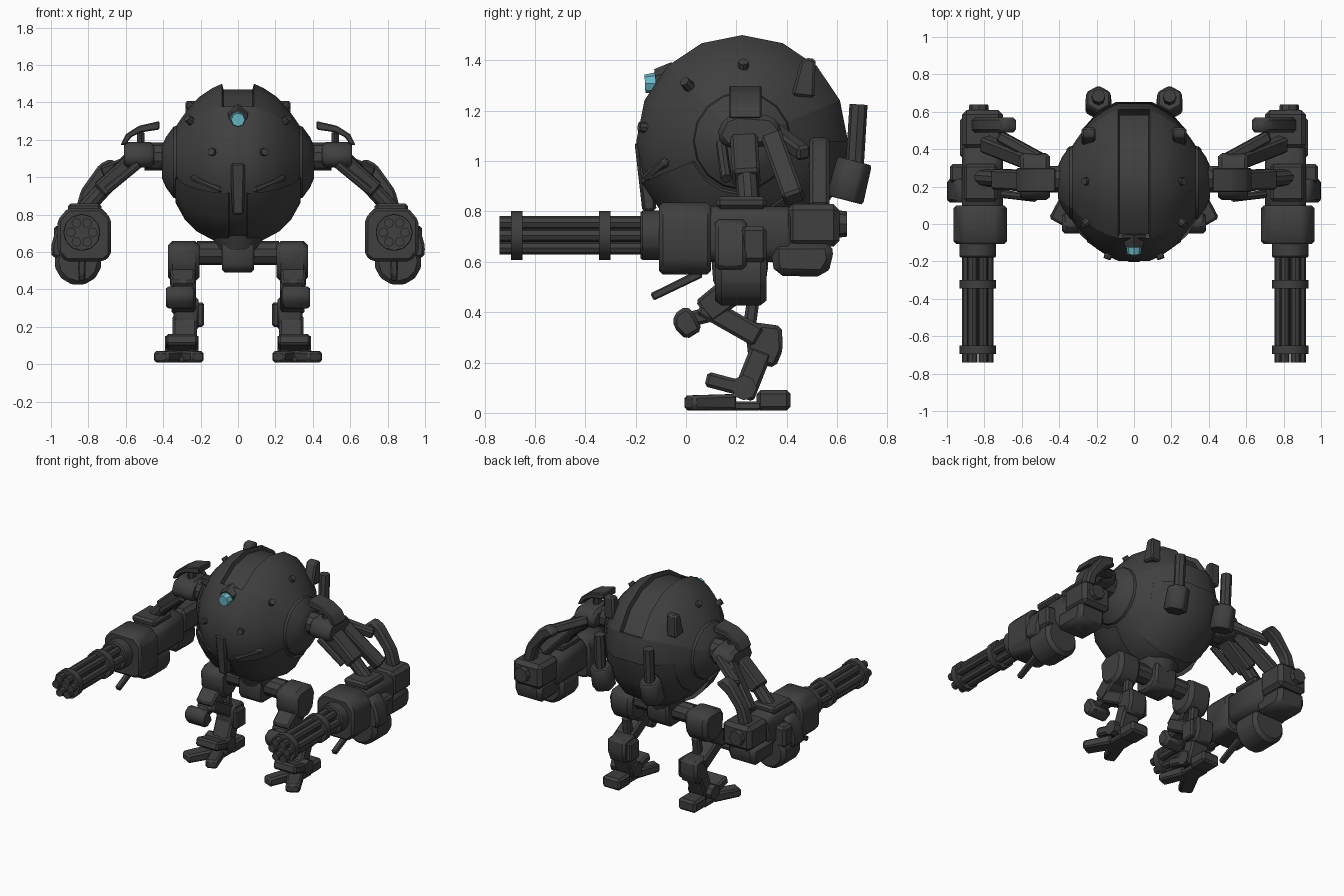
import bpy, bmesh, math
from mathutils import Vector, Matrix

if "Cube" in bpy.data.objects:
    bpy.data.objects.remove(bpy.data.objects["Cube"])


def material(name, rgb):
    m = bpy.data.materials.new(name)
    m.use_nodes = True
    m.diffuse_color = (*rgb, 1)
    m.node_tree.nodes["Principled BSDF"].inputs["Base Color"].default_value = (*rgb, 1)
    return m


METAL = material("dark gunmetal", (0.05, 0.05, 0.05))
LENS = material("teal lens", (0.14, 0.47, 0.56))
parts = []


def finish(name, bm, mirror=False, bevel=0, mat=METAL):
    """Turn a bmesh into an object, optionally bevelled and mirrored in x."""
    bmesh.ops.recalc_face_normals(bm, faces=bm.faces)
    if bevel:
        bmesh.ops.bevel(bm, geom=bm.edges[:], offset=bevel, segments=1,
                        affect='EDGES', clamp_overlap=True)
    mesh = bpy.data.meshes.new(name)
    bm.to_mesh(mesh)
    bm.free()
    mesh.materials.append(mat)
    ob = bpy.data.objects.new(name, mesh)
    bpy.context.collection.objects.link(ob)
    if mirror:
        ob.modifiers.new("Mirror", 'MIRROR').use_mirror_merge = False
    parts.append(ob)
    return ob


def frame(p, q):
    """Matrix at the midpoint of p-q with local z along it."""
    p, q = Vector(p), Vector(q)
    z = (q - p).normalized()
    hint = Vector((1, 0, 0)) if abs(z.x) < 0.8 else Vector((0, 1, 0))
    y = z.cross(hint).normalized()
    x = y.cross(z)
    rot = Matrix((x, y, z)).transposed().to_4x4()
    return Matrix.Translation((p + q) / 2) @ rot, (q - p).length


def box(name, lo, hi, mirror=True, bevel=0.015):
    lo, hi = Vector(lo), Vector(hi)
    bm = bmesh.new()
    bmesh.ops.create_cube(bm, size=1, matrix=Matrix.Translation((lo + hi) / 2)
                          @ Matrix.Diagonal((*(hi - lo), 1)))
    return finish(name, bm, mirror, bevel)


def beam(name, p, q, w, d, taper=1, mirror=True, bevel=0.012):
    """Rectangular bar from p to q, narrowing by taper at q."""
    mat, length = frame(p, q)
    bm = bmesh.new()
    bmesh.ops.create_cube(bm, size=1)
    for v in bm.verts:
        s = taper if v.co.z > 0 else 1
        v.co = mat @ Vector((v.co.x * w * s, v.co.y * d * s, v.co.z * length))
    return finish(name, bm, mirror, bevel)


def tube(name, p, q, r, r2=None, sides=10, mirror=True, bevel=0, mat=METAL):
    m, length = frame(p, q)
    bm = bmesh.new()
    bmesh.ops.create_cone(bm, cap_ends=True, segments=sides, radius1=r,
                          radius2=r if r2 is None else r2, depth=length, matrix=m)
    return finish(name, bm, mirror, bevel, mat)


def prism(name, pts, axis, lo, hi, mirror=True, bevel=0.015):
    """Extrude an outline along x (outline in yz) or y (outline in xz)."""
    bm = bmesh.new()
    at = lambda a, b, t: (t, a, b) if axis == 'x' else (a, t, b)
    face = bm.faces.new([bm.verts.new(at(a, b, lo)) for a, b in pts])
    new = bmesh.ops.extrude_face_region(bm, geom=[face])["geom"]
    step = Vector(at(0, 0, hi - lo))
    bmesh.ops.translate(bm, vec=step, verts=[v for v in new if isinstance(v, bmesh.types.BMVert)])
    return finish(name, bm, mirror, bevel)


CENTRE = Vector((0, 0.223, 1.08))


def shell(name, profile, start, stop):
    """Sweep an (x, radius) profile about the body's cross axis; 0 = front, 4 = top."""
    bm = bmesh.new()
    rows = []
    for i in range(start, stop + 1):
        a = i * math.tau / 16
        rows.append([bm.verts.new(CENTRE + Vector((x, -r * math.cos(a), r * math.sin(a))))
                     for x, r in profile])
    for a, b in zip(rows, rows[1:]):
        for j in range(len(profile) - 1):
            bm.faces.new((a[j], a[j + 1], b[j + 1], b[j]))
    bmesh.ops.remove_doubles(bm, verts=bm.verts, dist=0.0005)
    return finish(name, bm, True)


# Body: round hull, sunken strip over the top only, plus wide jaw and rear plates
SIDE = [(.085, .42), (.14, .395), (.2, .355), (.25, .305), (.3, .24), (.33, .195),
        (.345, .19), (.385, .135), (.405, .09), (.41, 0)]
shell("hull_top", [(0, .39), (.078, .39)] + SIDE, 2, 7)
shell("hull", [(0, .42)] + SIDE, -9, 2)
shell("jaw_plate", [(.04, .4), (.05, .432), (.13, .418), (.22, .37), (.285, .305),
                    (.335, .215), (.3, .19)], -4, -1)
shell("rear_plate", [(0, .428), (.1, .428), (.2, .37), (.27, .29), (.25, .26)], 8, 11)
beam("nose_ridge", (0, -.17, 1.08), (0, -.145, .8), .08, .07, .8, mirror=False)
beam("brow", (.08, -.155, .93), (.25, -.075, 1.0), .05, .04, .8)
tube("waist", (0, .22, .61), (0, .22, .73), .11, .16, 12, False)

# Eye with hexagonal housing, on the hull's upper front
tube("eye_housing", (0, -.05, 1.318), (0, -.12, 1.31), .075, .055, 6, False)
tube("eye_lens", (0, -.1, 1.31), (0, -.163, 1.307), .046, .036, 8, False, mat=LENS)

# Hull bolts and rear stubs
for i, (x, y, z) in enumerate([(.14, -.175, 1.135), (.265, 0, 1.31), (.26, .228, 1.385)]):
    p = Vector((x, y, z))
    d = (p - CENTRE).normalized()
    tube(f"hull_bolt_{i + 1}", p - d * .06, p + d * .012, .026, .02, 8)
prism("rear_stub", [(.42, 1.26), (.455, 1.395), (.475, 1.41), (.515, 1.405), (.51, 1.25)],
      'x', .205, .28, bevel=.01)

# Exhausts on the back
tube("exhaust_base", (.19, .63, .845), (.19, .67, 1), .08, .075, 6, bevel=.01)
tube("exhaust_pipe", (.19, .67, .98), (.19, .685, 1.225), .036, .036, 8)

# Shoulder joint and curved pad
tube("shoulder_axle", (.38, .24, 1.11), (.5, .24, 1.11), .075, sides=10)
prism("shoulder_joint", [(.12, 1.1), (.15, 1.17), (.2, 1.19), (.34, 1.18), (.385, 1.13),
                         (.36, 1.06), (.16, 1.05)], 'x', .45, .61, bevel=.02)
prism("shoulder_pad", [(.42, 1.3), (.53, 1.275), (.6, 1.23), (.63, 1.17), (.6, 1.175),
                       (.57, 1.215), (.52, 1.24), (.42, 1.255)], 'y', .17, .3, bevel=.006)
box("pad_mount", (.5, .2, 1.15), (.54, .27, 1.25))

# Upper arm struts and linkage
beam("upper_arm", (.55, .23, 1.1), (.74, .24, .93), .09, .11)
tube("elbow_rod", (.7, .24, .96), (.83, .25, .82), .045)
beam("rear_strut", (.57, .34, 1.1), (.8, .43, .85), .075, .085)
tube("front_rod", (.53, .14, 1.07), (.7, .16, .93), .022, sides=8)
beam("cross_strut", (.5, .35, 1.12), (.72, .47, 1.03), .06, .06)
prism("elbow_handle", [(.62, 1.05), (.68, 1.1), (.74, 1.07), (.84, .93), (.87, .82),
                       (.8, .8), (.775, .91), (.7, 1)], 'y', .49, .57)

# Forearm and weapon housing
GX, GZ = .835, .705
prism("gun_housing", [(.68, .58), (.68, .78), (.73, .835), (.91, .835), (.965, .77),
                      (.965, .6), (.92, .55), (.72, .55)], 'y', -.107, .1)
prism("forearm", [(.7, .64), (.7, .78), (.74, .82), (.89, .82), (.92, .78),
                  (.92, .64), (.88, .6), (.74, .6)], 'y', .08, .42)
box("forearm_rear", (.7, .4, .66), (.92, .61, .83), bevel=.025)
tube("rear_cap", (.83, .6, .75), (.83, .64, .75), .055, .05, 8)
box("forearm_top_plate", (.73, .12, .81), (.91, .32, .86))
prism("side_guard", [(.9, .57), (.9, .765), (.94, .77), (.975, .72), (1.0, .63), (.995, .57)],
      'y', .115, .24)
box("side_guard_rear", (.9, .22, .6), (.985, .32, .74))
prism("rear_pouch", [(.34, .6), (.355, .545), (.55, .54), (.585, .6), (.58, .68), (.34, .68)],
      'x', .72, .93, bevel=.03)
tube("ammo_drum", (.855, .115, .55), (.855, .32, .55), .13, sides=12, bevel=.025)
beam("under_spike", (GX, .06, .555), (GX, -.135, .46), .04, .035, .9, bevel=.006)

# Rotary barrels with clamp rings
tube("barrel_collar", (GX, -.18, GZ), (GX, -.1, GZ), .1, sides=12, bevel=.008)
tube("barrel_core", (GX, -.68, GZ), (GX, -.17, GZ), .03, sides=8)
for i in range(6):
    a = i * math.tau / 6
    x, z = GX + .058 * math.cos(a), GZ + .058 * math.sin(a)
    tube(f"barrel_{i + 1}", (x, -.74, z), (x, -.17, z), .026, sides=8)
for name, y in (("front", -.695), ("rear", -.345)):
    tube(f"{name}_clamp_ring", (GX, y, GZ), (GX, y + .045, GZ), .097, sides=12)

# Pelvis and hips
prism("pelvis", [(.12, .52), (.12, .65), (.15, .68), (.3, .68), (.33, .64), (.32, .53),
                 (.28, .49), (.16, .49)], 'x', -.085, .085, mirror=False)
tube("hip_axle", (.06, .22, .595), (.22, .22, .595), .065, sides=10)
prism("hip_block", [(.11, .5), (.1, .62), (.16, .66), (.29, .66), (.33, .6), (.31, .49),
                    (.25, .44), (.16, .44)], 'x', .205, .375, bevel=.025)

# Legs: forward knee, swept-back shin
beam("thigh", (.295, .2, .5), (.295, .07, .4), .14, .12, .9)
prism("knee_pad", [(-.05, .39), (0, .425), (.03, .4), (.065, .33), (0, .29), (-.05, .34)],
      'x', .235, .385)
beam("knee_brace", (.3, .01, .37), (.3, .13, .4), .09, .06)
beam("knee_link", (.29, .06, .43), (.29, .29, .3), .13, .085)
beam("thigh_strut", (.27, .27, .47), (.27, .25, .33), .06, .05)
prism("hock", [(.235, .33), (.27, .36), (.38, .345), (.385, .25), (.355, .18), (.25, .2)],
      'x', .21, .345)
box("hock_inner_plate", (.182, .25, .2), (.22, .35, .33), bevel=.01)
beam("shin", (.285, .3, .25), (.285, .225, .06), .13, .09)
tube("ankle", (.21, .23, .1), (.39, .23, .1), .05, sides=8)

# Feet: instep guard, two splayed toes and a heel
beam("instep_guard", (.3, .08, .135), (.3, .25, .09), .17, .06)
box("sole", (.24, .1, .01), (.36, .3, .045), bevel=.008)
beam("outer_toe", (.32, .18, .042), (.415, .01, .04), .1, .065, .9)
beam("inner_toe", (.28, .18, .042), (.215, .01, .04), .085, .065, .9)
box("heel", (.225, .28, .01), (.36, .415, .09))

# Smooth shading with crisp edges
bpy.ops.object.select_all(action='DESELECT')
for ob in parts:
    ob.select_set(True)
bpy.context.view_layer.objects.active = parts[0]
bpy.ops.object.shade_smooth_by_angle(angle=math.radians(35))
